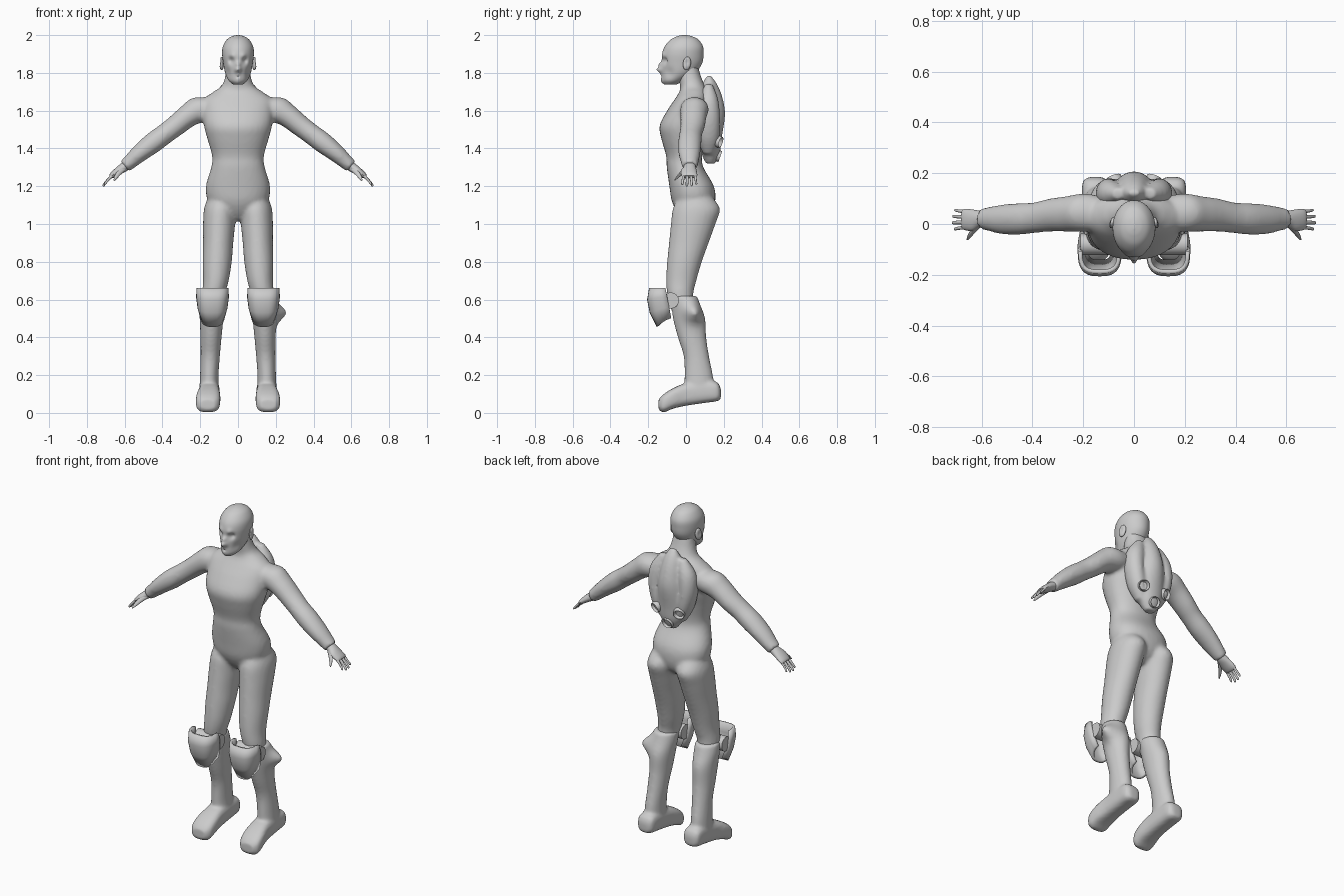
import bpy, bmesh, math
from mathutils import Vector, Matrix

cube = bpy.data.objects.get("Cube")
if cube:
    bpy.data.objects.remove(cube, do_unlink=True)

grey = bpy.data.materials.new("plain_grey")
grey.use_nodes = True
grey.diffuse_color = (0.6, 0.6, 0.6, 1)
grey.node_tree.nodes["Principled BSDF"].inputs["Base Color"].default_value = grey.diffuse_color

X, Y, Z = Vector((1, 0, 0)), Vector((0, 1, 0)), Vector((0, 0, 1))
ARM = Vector((0.78, 0, -0.62)).normalized()


def smooth_rows(rows, steps):
    """Catmull-Rom interpolation through the section rows."""
    pts = [Vector(r) for r in rows]
    pts = [pts[0]] + pts + [pts[-1]]
    out = []
    for a, b, c, d in zip(pts, pts[1:], pts[2:], pts[3:]):
        for k in range(steps):
            t = k / steps
            out.append(b + (c - a) * (t / 2) + (a * 2 - b * 5 + c * 4 - d) * (t * t / 2)
                       + (b * 3 - a - c * 3 + d) * (t ** 3 / 2))
    return out + [pts[-1]]


def loft(bm, rows, u=X, v=Y, side=1, power=2, seg=32, steps=4):
    """Closed skin over oval sections (x, y, z, half size along u, half size along v)."""
    rings = []
    for row in smooth_rows(rows, steps):
        ring = []
        for i in range(seg):
            angle = math.tau * i / seg
            c, s = math.cos(angle), math.sin(angle)
            p = (Vector(row[:3]) + u * (row[3] * math.copysign(abs(c) ** (2 / power), c))
                 + v * (row[4] * math.copysign(abs(s) ** (2 / power), s)))
            ring.append(bm.verts.new((p.x * side, p.y, p.z)))
        rings.append(ring)
    for low, high in zip(rings, rings[1:]):
        for i in range(seg):
            j = (i + 1) % seg
            bm.faces.new((low[i], low[j], high[j], high[i]))
    bm.faces.new(rings[0])
    bm.faces.new(rings[-1])


def bump(bm, centre, radius, push):
    """Soft sculpting push around a point."""
    for vert in bm.verts:
        vert.co += Vector(push) * math.exp(-((vert.co - Vector(centre)).length / radius) ** 2)


def finish(bm, name, voxel=0, angle=40):
    bmesh.ops.recalc_face_normals(bm, faces=bm.faces[:])
    mesh = bpy.data.meshes.new(name)
    bm.to_mesh(mesh)
    bm.free()
    mesh.materials.append(grey)
    obj = bpy.data.objects.new(name, mesh)
    bpy.context.collection.objects.link(obj)
    bpy.ops.object.select_all(action='DESELECT')
    obj.select_set(True)
    bpy.context.view_layer.objects.active = obj
    bpy.ops.object.shade_smooth_by_angle(angle=math.radians(angle))
    if voxel:
        blend = obj.modifiers.new("blend", 'REMESH')
        blend.mode, blend.voxel_size, blend.use_smooth_shade = 'VOXEL', voxel, True
        soften = obj.modifiers.new("soften", 'SMOOTH')
        soften.iterations = 5
    return obj


# Body: torso, neck, arms and thighs blended into one skin
body = bmesh.new()
loft(body, [(0, .04, 1.02, .03, .05), (0, .045, 1.06, .1, .09), (0, .04, 1.12, .158, .115),
            (0, .03, 1.2, .17, .118), (0, -.005, 1.3, .142, .097), (0, -.01, 1.36, .137, .095),
            (0, -.015, 1.45, .162, .115), (0, -.01, 1.52, .18, .13), (0, .015, 1.6, .187, .115),
            (0, .03, 1.66, .18, .09), (0, .04, 1.7, .13, .075), (0, .035, 1.73, .088, .066),
            (0, .02, 1.78, .068, .06), (0, .01, 1.85, .06, .05)], power=2.2)
for side in (1, -1):
    loft(body, [(.1, .04, 1.63, .05, .06), (.19, .045, 1.61, .075, .075), (.26, .04, 1.575, .062, .07),
                (.33, .035, 1.52, .056, .065), (.39, .025, 1.475, .054, .06), (.45, .02, 1.43, .055, .062),
                (.52, .018, 1.375, .047, .058), (.58, .02, 1.322, .038, .045), (.6, .02, 1.305, .036, .042)],
         u=ARM.cross(Y), side=side)
    loft(body, [(.09, .05, 1.14, .07, .09), (.095, .055, 1.08, .085, .125), (.1, .038, 1, .085, .118),
                (.105, .015, .9, .08, .105), (.11, -.008, .8, .077, .092), (.117, -.025, .7, .068, .08),
                (.13, -.03, .62, .06, .068), (.135, -.01, .52, .05, .06)], side=side)
finish(body, "body", voxel=.011)

# Head with a sculpted face: sections listed as height, front, back, half width
head = bmesh.new()
profile = [(1.738, -.11, -.05, .025), (1.76, -.125, -.01, .05), (1.8, -.128, .05, .068),
           (1.85, -.128, .085, .078), (1.9, -.126, .093, .084), (1.94, -.113, .09, .08),
           (1.975, -.083, .067, .06), (1.993, -.048, .034, .034), (2, -.02, .005, .006)]
loft(head, [(0, (f + b) / 2, z, w, (b - f) / 2) for z, f, b, w in profile], seg=96, steps=9)
bump(head, (0, -.13, 1.818), .017, (0, -.028, 0))
bump(head, (0, -.13, 1.845), .014, (0, -.014, 0))
bump(head, (0, -.13, 1.788), .012, (0, -.005, 0))
bump(head, (0, -.13, 1.779), .007, (0, .008, 0))
bump(head, (0, -.13, 1.77), .012, (0, -.005, 0))
bump(head, (0, -.12, 1.75), .02, (0, -.008, 0))
for side in (1, -1):
    bump(head, (side * .036, -.115, 1.865), .018, (0, .016, 0))
    bump(head, (side * .03, -.12, 1.89), .018, (0, -.007, 0))
    bump(head, (side * .055, -.09, 1.8), .03, (-side * .006, .004, 0))
finish(head, "head")

for side, label in ((1, "left"), (-1, "right")):
    # Ear
    ear = bmesh.new()
    tilt = Matrix.Rotation(side * .3, 4, 'Z') @ Matrix.Rotation(-.15, 4, 'X')
    bmesh.ops.create_uvsphere(ear, u_segments=20, v_segments=12, radius=1,
                              matrix=Matrix.Translation((side * .086, .005, 1.85)) @ tilt
                              @ Matrix.Diagonal((.011, .022, .036, 1)))
    bump(ear, (side * .1, .003, 1.855), .014, (-side * .008, 0, 0))
    finish(ear, label + "_ear")

    # Hand with four curled fingers and a thumb
    hand = bmesh.new()
    up = ARM.cross(Y)
    loft(hand, [(.575, .02, 1.322, .025, .03), (.605, .02, 1.3, .025, .032), (.635, .015, 1.28, .021, .042),
                (.665, .018, 1.258, .016, .042), (.675, .018, 1.25, .01, .036)], u=up, side=side, seg=20)
    for n in range(4):
        y = -.014 + n * .021
        size = .009 - abs(n - 1) * .0008
        reach = .088 - abs(n - 1.4) * .011
        root = Vector((.658, y, 1.262))
        rows = []
        for t in (0, .35, .7, .93, 1):
            p = root + ARM * (reach * t) + Vector((-.1, (n - 1.5) * .06, -.12)) * (reach * t * t)
            r = size * (1 - .3 * t) * (.4 if t == 1 else 1)
            rows.append((*p, r, r))
        loft(hand, rows, u=up, side=side, seg=12, steps=3)
    loft(hand, [(.605, 0, 1.295, .016, .018), (.63, -.025, 1.27, .013, .014),
                (.645, -.045, 1.25, .01, .01), (.655, -.062, 1.232, .004, .004)],
         u=up, v=ARM, side=side, seg=12)
    finish(hand, label + "_hand")

    # Boot: shaft plus a toe-down foot
    boot = bmesh.new()
    loft(boot, [(.135, -.012, .62, .064, .07), (.138, 0, .57, .068, .076), (.14, .016, .5, .063, .085),
                (.143, .032, .4, .056, .075), (.147, .055, .3, .051, .067), (.152, .067, .2, .049, .075),
                (.153, .07, .12, .052, .08)], side=side)
    if side > 0:
        bump(boot, (.2, .04, .53), .045, (.058, .01, 0))
    loft(boot, [(.152, .185, .1, .025, .025), (.152, .165, .112, .05, .05), (.152, .1, .113, .054, .06),
                (.153, 0, .098, .056, .06), (.157, -.07, .076, .064, .054), (.16, -.12, .05, .062, .048),
                (.16, -.145, .045, .04, .026)], v=Z, side=side, power=3)
    finish(boot, label + "_boot", voxel=.009)

    # Knee guard: curved shell whose lower rim rises towards the back
    guard = bmesh.new()
    rows = []
    for z, front, half in ((.662, -.195, .084), (.6, -.206, .087), (.53, -.192, .08), (.455, -.155, .063)):
        row = []
        for i in range(17):
            angle = math.pi * i / 16
            c, s = math.cos(angle), math.sin(angle)
            rim = -.1 + (.6 - z) * .15
            x = side * .135 + half * math.copysign(abs(c) ** .7, c)
            lift = (1 - s) * .045 * (.662 - z) / .2
            row.append(guard.verts.new((x, rim + (front - rim) * s ** .7, z + lift)))
        rows.append(row)
    for top, low in zip(rows, rows[1:]):
        for i in range(16):
            guard.faces.new((top[i], low[i], low[i + 1], top[i + 1]))
    shell = finish(guard, label + "_knee_guard")
    shell.modifiers.new("thickness", 'SOLIDIFY').thickness = .016

    # Knee hinge disc
    hinge = bmesh.new()
    bmesh.ops.create_cone(hinge, cap_ends=True, segments=32, radius1=.042, radius2=.042, depth=.15,
                          matrix=Matrix.Translation((side * .135, -.08, .595)) @ Matrix.Rotation(math.pi / 2, 4, 'Y'))
    finish(hinge, label + "_knee_hinge")

# Back pack: central spine with two side lobes
pack = bmesh.new()
loft(pack, [(0, .13, 1.32, .03, .025), (0, .13, 1.38, .07, .05), (0, .13, 1.46, .085, .06),
            (0, .125, 1.58, .08, .082), (0, .125, 1.67, .065, .068), (0, .125, 1.74, .045, .04),
            (0, .122, 1.785, .02, .01)])
for side in (1, -1):
    loft(pack, [(.05, .12, 1.37, .03, .03), (.08, .12, 1.45, .045, .055), (.1, .12, 1.56, .05, .06),
                (.09, .12, 1.66, .05, .05), (.06, .12, 1.74, .025, .02)], side=side)
finish(pack, "back_pack", voxel=.009)

# Recessed round nozzles at the foot of the pack
for label, x, y, z in (("centre", 0, .158, 1.365), ("left", .072, .162, 1.44), ("right", -.072, .162, 1.44)):
    nozzle = bmesh.new()
    aim = Vector((x * 5, 1, -.35)).to_track_quat('Z', 'Y').to_matrix().to_4x4()
    bmesh.ops.create_cone(nozzle, cap_ends=True, segments=28, radius1=.036, radius2=.03, depth=.05,
                          matrix=Matrix.Translation((x, y, z)) @ aim)
    nozzle.faces.ensure_lookup_table()
    cap = max((f for f in nozzle.faces if len(f.verts) > 4), key=lambda f: f.calc_center_median().y)
    bmesh.ops.inset_region(nozzle, faces=[cap], thickness=.009)
    bmesh.ops.translate(nozzle, verts=cap.verts[:], vec=aim.to_3x3() @ Vector((0, 0, -.018)))
    finish(nozzle, label + "_nozzle", angle=30)
